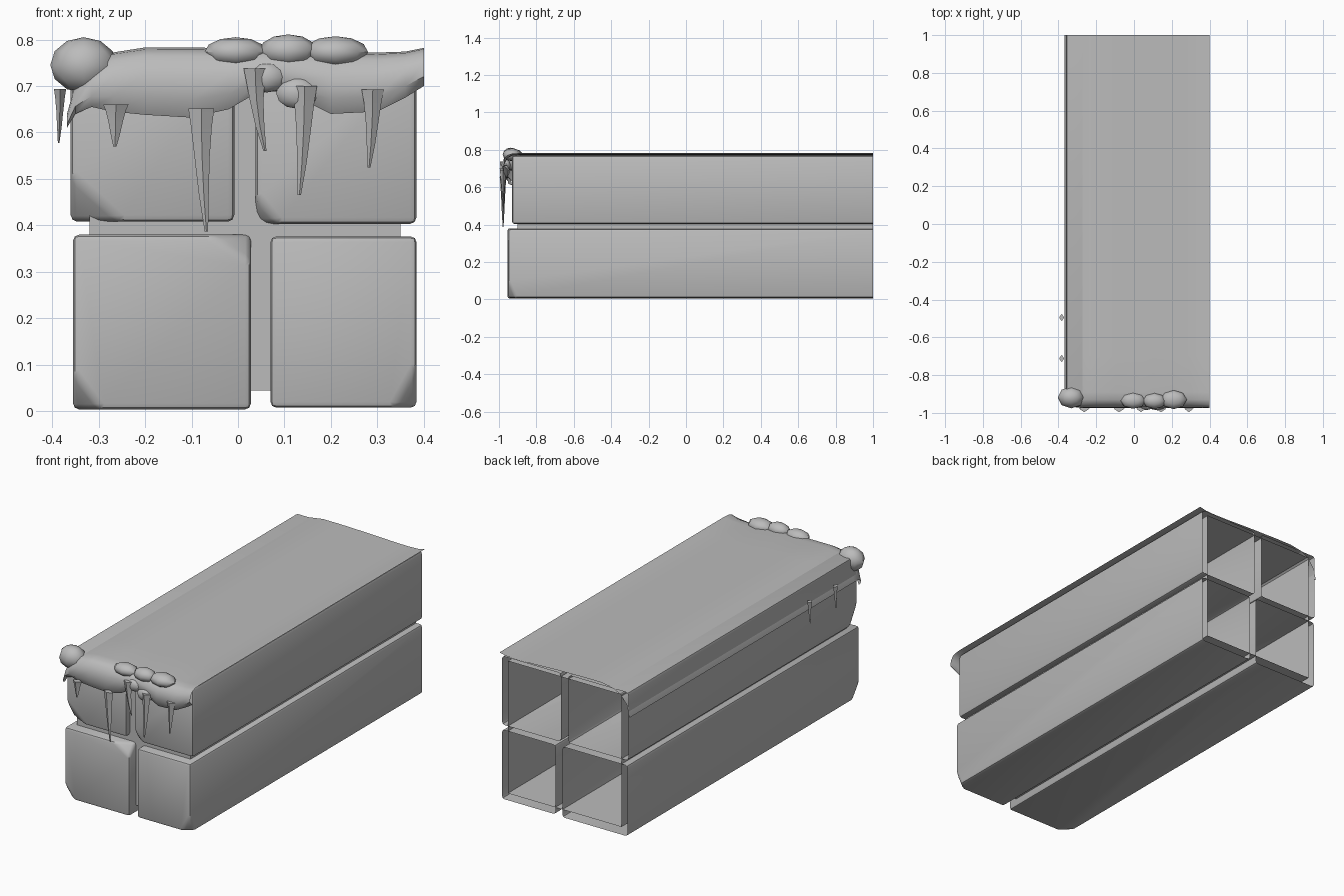
import bpy, bmesh, math
from mathutils import Vector

if "Cube" in bpy.data.objects:
    bpy.data.objects.remove(bpy.data.objects["Cube"], do_unlink=True)

grey = bpy.data.materials.new("plain grey")
grey.use_nodes = True
COLOUR = (0.5, 0.5, 0.5, 1)
grey.diffuse_color = COLOUR
grey.node_tree.nodes["Principled BSDF"].inputs["Base Color"].default_value = COLOUR


def finish(name, bm, angle=40):
    mesh = bpy.data.meshes.new(name)
    bm.to_mesh(mesh)
    bm.free()
    obj = bpy.data.objects.new(name, mesh)
    bpy.context.collection.objects.link(obj)
    mesh.materials.append(grey)
    bpy.ops.object.select_all(action='DESELECT')
    obj.select_set(True)
    bpy.context.view_layer.objects.active = obj
    bpy.ops.object.shade_smooth_by_angle(angle=math.radians(angle))
    return obj


def open_box(name, x0, x1, z0, z1, front, bevel=0.0, chips=()):
    """Long box, open at the back. Each chip is (side, up, width, height, depth)."""
    bm = bmesh.new()
    bmesh.ops.create_cube(bm, size=1)
    for v in bm.verts:
        v.co = (x1 if v.co.x > 0 else x0, 1 if v.co.y > 0 else front, z1 if v.co.z > 0 else z0)
    for sx, sz, w, h, d in chips:
        corner = Vector((x1 if sx > 0 else x0, front, z1 if sz > 0 else z0))
        a, b, c = (corner + Vector(o) for o in ((-sx * w, 0, 0), (0, d, 0), (0, 0, -sz * h)))
        normal = (b - a).cross(c - a).normalized()
        if normal.dot(corner - a) < 0:
            normal.negate()
        cut = bmesh.ops.bisect_plane(bm, geom=bm.verts[:] + bm.edges[:] + bm.faces[:],
                                     plane_co=a, plane_no=normal, clear_outer=True)
        edges = [e for e in cut["geom_cut"] if isinstance(e, bmesh.types.BMEdge)]
        bmesh.ops.contextual_create(bm, geom=edges)
    back = [f for f in bm.faces if all(v.co.y > 0.99 for v in f.verts)]
    bmesh.ops.delete(bm, geom=back, context='FACES')
    bmesh.ops.recalc_face_normals(bm, faces=bm.faces)
    if bevel:
        edges = [e for e in bm.edges if len(e.link_faces) == 2]
        bmesh.ops.bevel(bm, geom=edges, offset=bevel, segments=2, profile=0.5, affect='EDGES')
    return finish(name, bm)


# Four stone blocks around a recessed mortar core
open_box("mortar_core", -0.32, 0.35, 0.045, 0.75, -0.9)
open_box("lower_right_block", -0.355, 0.028, 0.004, 0.38, -0.955, 0.013,
         [(1, 1, 0.09, 0.06, 0.05), (-1, -1, 0.06, 0.08, 0.06)])
open_box("lower_left_block", 0.07, 0.384, 0.008, 0.376, -0.95, 0.012,
         [(1, -1, 0.05, 0.09, 0.04)])
open_box("upper_right_block", -0.36, -0.008, 0.408, 0.77, -0.93, 0.014,
         [(-1, -1, 0.11, 0.1, 0.06)])
open_box("upper_left_block", 0.038, 0.384, 0.403, 0.768, -0.93, 0.014,
         [(-1, -1, 0.05, 0.06, 0.05)])

# Snow sheet: columns are x, top height, height of the hanging front edge
columns = [(0.4, 0.782, 0.70), (0.36, 0.774, 0.675), (0.3, 0.772, 0.645), (0.2, 0.774, 0.64),
           (0.1, 0.778, 0.69), (0.04, 0.78, 0.685), (-0.02, 0.781, 0.65), (-0.1, 0.783, 0.632),
           (-0.2, 0.783, 0.638), (-0.27, 0.772, 0.645), (-0.315, 0.748, 0.655),
           (-0.35, 0.705, 0.64), (-0.368, 0.64, 0.61)]
# Rows are y and how far the sheet has fallen towards its front edge
rows = [(1, 0), (0.3, 0), (-0.3, 0), (-0.7, 0), (-0.89, 0), (-0.93, 0.03),
        (-0.955, 0.13), (-0.972, 0.4), (-0.975, 0.75), (-0.955, 1)]
bm = bmesh.new()
grid = []
for y, fall in rows:
    line = []
    for x, top, low in columns:
        tuck = 0.025 * max(0, (-0.3 - x) / 0.068) if fall > 0.1 else 0
        line.append(bm.verts.new((x, y + tuck, top + (low - top) * fall)))
    grid.append(line)
for r0, r1 in zip(grid, grid[1:]):
    for i in range(len(columns) - 1):
        bm.faces.new((r0[i], r0[i + 1], r1[i + 1], r1[i]))
bmesh.ops.recalc_face_normals(bm, faces=bm.faces)
if bm.faces[0].normal.z < 0 or sum(f.normal.z for f in bm.faces) < 0:
    bmesh.ops.reverse_faces(bm, faces=bm.faces)
finish("snow_sheet", bm, 50)

# Snow clumps: centre and radii
clumps = {
    "corner_clump": ((-0.332, -0.918, 0.745), (0.072, 0.058, 0.06)),
    "top_clump_right": ((-0.005, -0.935, 0.773), (0.067, 0.043, 0.032)),
    "top_clump_middle": ((0.108, -0.937, 0.776), (0.062, 0.042, 0.035)),
    "top_clump_left": ((0.21, -0.93, 0.773), (0.07, 0.05, 0.034)),
    "front_clump_upper": ((0.062, -0.962, 0.718), (0.043, 0.024, 0.032)),
    "front_clump_lower": ((0.127, -0.965, 0.685), (0.045, 0.022, 0.034)),
}
for name, (centre, radii) in clumps.items():
    bm = bmesh.new()
    bmesh.ops.create_uvsphere(bm, u_segments=8, v_segments=6, radius=1)
    for v in bm.verts:
        v.co = Vector(c + r * k for c, r, k in zip(centre, radii, v.co))
    finish(name, bm, 50)


def icicle(name, x, y, top, tip_x, tip_z, wide, deep):
    """Bent four-sided spike with a diamond cross-section."""
    bm = bmesh.new()
    rings = []
    for t, size in ((0, 1), (0.15, 0.8), (0.4, 0.58), (0.7, 0.38), (1, 0.13)):
        bend = (tip_x - x) * t ** 2
        z = top + (tip_z - top) * t
        rings.append([bm.verts.new((x + bend + a * wide * size, y + b * deep * size, z))
                      for a, b in ((1, 0), (0, 1), (-1, 0), (0, -1))])
    for r0, r1 in zip(rings, rings[1:]):
        for i in range(4):
            j = (i + 1) % 4
            bm.faces.new((r0[i], r0[j], r1[j], r1[i]))
    bm.faces.new(rings[0])
    bm.faces.new(rings[-1])
    bmesh.ops.recalc_face_normals(bm, faces=bm.faces)
    finish(name, bm, 50)


# Icicles along the front edge and the right side
for n, (x, top, tip_x, tip_z, wide) in enumerate([
        (-0.263, 0.66, -0.265, 0.57, 0.027), (-0.079, 0.652, -0.068, 0.387, 0.028),
        (0.037, 0.738, 0.058, 0.56, 0.025), (0.143, 0.70, 0.132, 0.465, 0.027),
        (0.29, 0.692, 0.282, 0.525, 0.024)]):
    icicle(f"front_icicle_{n + 1}", x, -0.978, top, tip_x, tip_z, wide, 0.018)
for n, y in enumerate((-0.495, -0.712)):
    icicle(f"side_icicle_{n + 1}", -0.383, y, 0.693, -0.386, 0.577, 0.013, 0.02)
